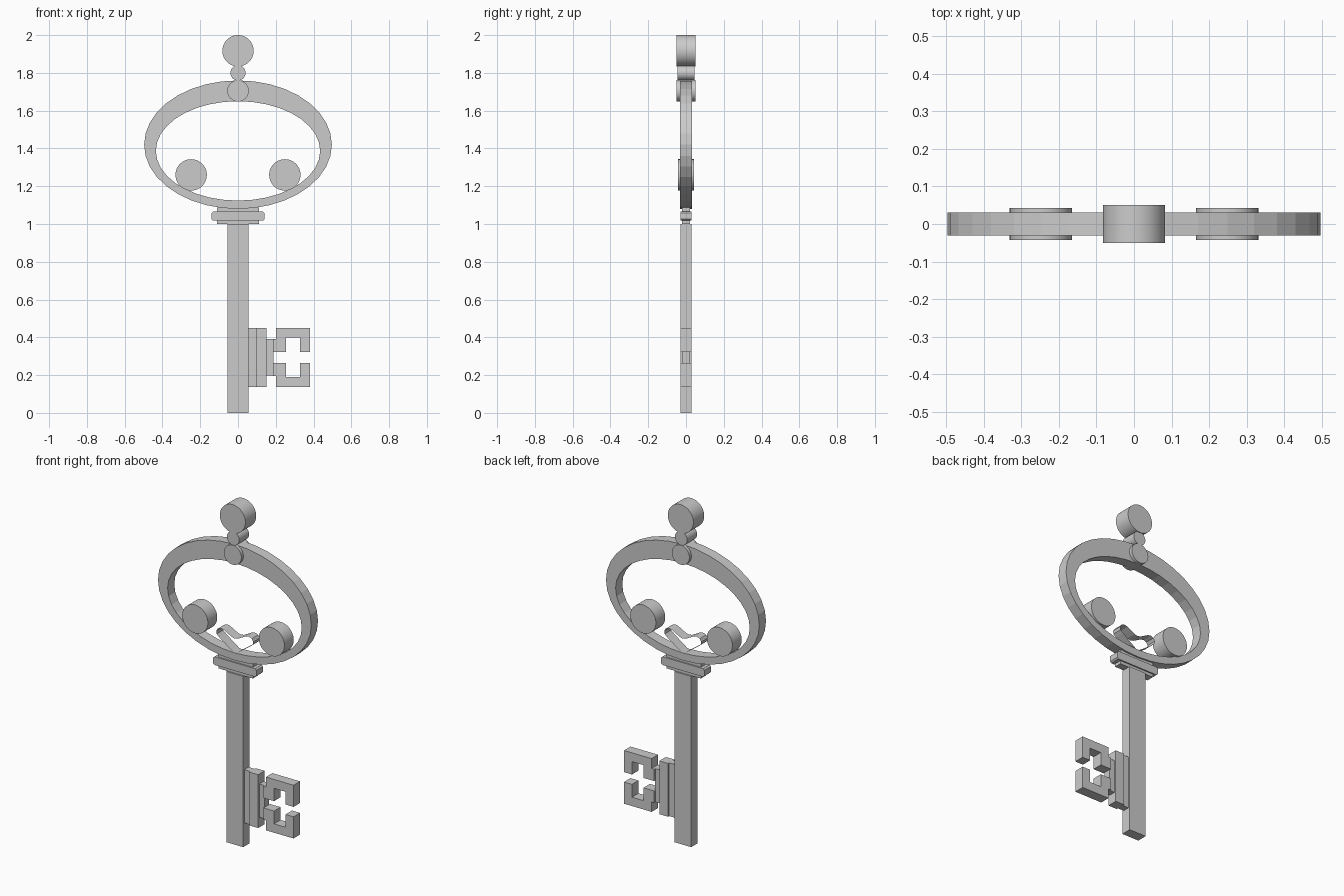
import bpy, bmesh, math

if "Cube" in bpy.data.objects:
    bpy.data.objects.remove(bpy.data.objects["Cube"])


def finish(name, bm, smooth=False):
    bmesh.ops.recalc_face_normals(bm, faces=bm.faces)
    me = bpy.data.meshes.new(name)
    bm.to_mesh(me)
    bm.free()
    ob = bpy.data.objects.new(name, me)
    bpy.context.collection.objects.link(ob)
    if smooth:
        bpy.context.view_layer.objects.active = ob
        ob.select_set(True)
        bpy.ops.object.shade_smooth_by_angle(angle=math.radians(30))
        ob.select_set(False)
    return ob


def plate(name, pts, h, caps=True, smooth=False):
    """Extrude an x-z outline from y=-h to y=h."""
    bm = bmesh.new()
    a = [bm.verts.new((x, -h, z)) for x, z in pts]
    b = [bm.verts.new((x, h, z)) for x, z in pts]
    n = len(pts)
    for i in range(n):
        j = (i + 1) % n
        bm.faces.new((a[i], a[j], b[j], b[i]))
    if caps:
        bm.faces.new(a)
        bm.faces.new(b)
    return finish(name, bm, smooth)


def box(name, x0, x1, z0, z1, h):
    return plate(name, [(x0, z0), (x1, z0), (x1, z1), (x0, z1)], h)


def ellipse(cx, cz, rx, rz, n):
    return [(cx + rx * math.cos(2 * math.pi * i / n),
             cz + rz * math.sin(2 * math.pi * i / n)) for i in range(n)]


def disc(name, x, z, r, h):
    return plate(name, ellipse(x, z, r, r, 48), h, smooth=True)


# Shaft and collar
box("shaft", -0.055, 0.055, 0, 1.0, 0.03)
box("collar_core", -0.112, 0.112, 1.0, 1.087, 0.022)
c = 0.008
plate("collar_band", [(-0.14 + c, 1.018), (0.14 - c, 1.018), (0.14, 1.018 + c), (0.14, 1.066 - c),
                      (0.14 - c, 1.066), (-0.14 + c, 1.066), (-0.14, 1.066 - c), (-0.14, 1.018 + c)], 0.03)

# Bow: oval ring with an off-centre opening
N = 36
bm = bmesh.new()
outer, inner = ellipse(0, 1.42, 0.497, 0.34, N), ellipse(0, 1.387, 0.435, 0.263, N)
loops = [[bm.verts.new((x, y, z)) for x, z in pts]
         for pts, y in ((outer, -0.031), (outer, 0.031), (inner, 0.031), (inner, -0.031))]
for k in range(4):
    p, q = loops[k], loops[(k + 1) % 4]
    for i in range(N):
        j = (i + 1) % N
        bm.faces.new((p[i], p[j], q[j], q[i]))
finish("bow_ring", bm)

# Round ornaments
disc("finial_top", 0, 1.917, 0.083, 0.05)
disc("finial_neck", 0, 1.80, 0.04, 0.046)
disc("finial_base", 0, 1.705, 0.057, 0.05)
for side, s in (("left", -1), ("right", 1)):
    disc("bow_disc_" + side, s * 0.248, 1.26, 0.083, 0.043)

# Open heart-shaped strip at the bottom of the bow
half = [(0.02, 1.212), (0.045, 1.225), (0.07, 1.239), (0.092, 1.243), (0.11, 1.236),
        (0.12, 1.22), (0.117, 1.203), (0.10, 1.188), (0.05, 1.152)]
plate("heart_strip", [(0, 1.207)] + half + [(0, 1.118)] + [(-x, z) for x, z in reversed(half)],
      0.03, caps=False)

# Bit: grooved stem and two mirrored hooks
box("bit_root", 0.05, 0.095, 0.138, 0.45, 0.02)
box("bit_block", 0.095, 0.152, 0.138, 0.45, 0.03)
box("bit_neck", 0.15, 0.187, 0.197, 0.392, 0.02)
hook = [(0.185, 0.392), (0.202, 0.392), (0.202, 0.45), (0.381, 0.45), (0.381, 0.323), (0.329, 0.323),
        (0.329, 0.398), (0.255, 0.398), (0.255, 0.323), (0.185, 0.323)]
plate("bit_hook_upper", hook, 0.03)
plate("bit_hook_lower", [(x, 0.588 - z) for x, z in hook], 0.03)
